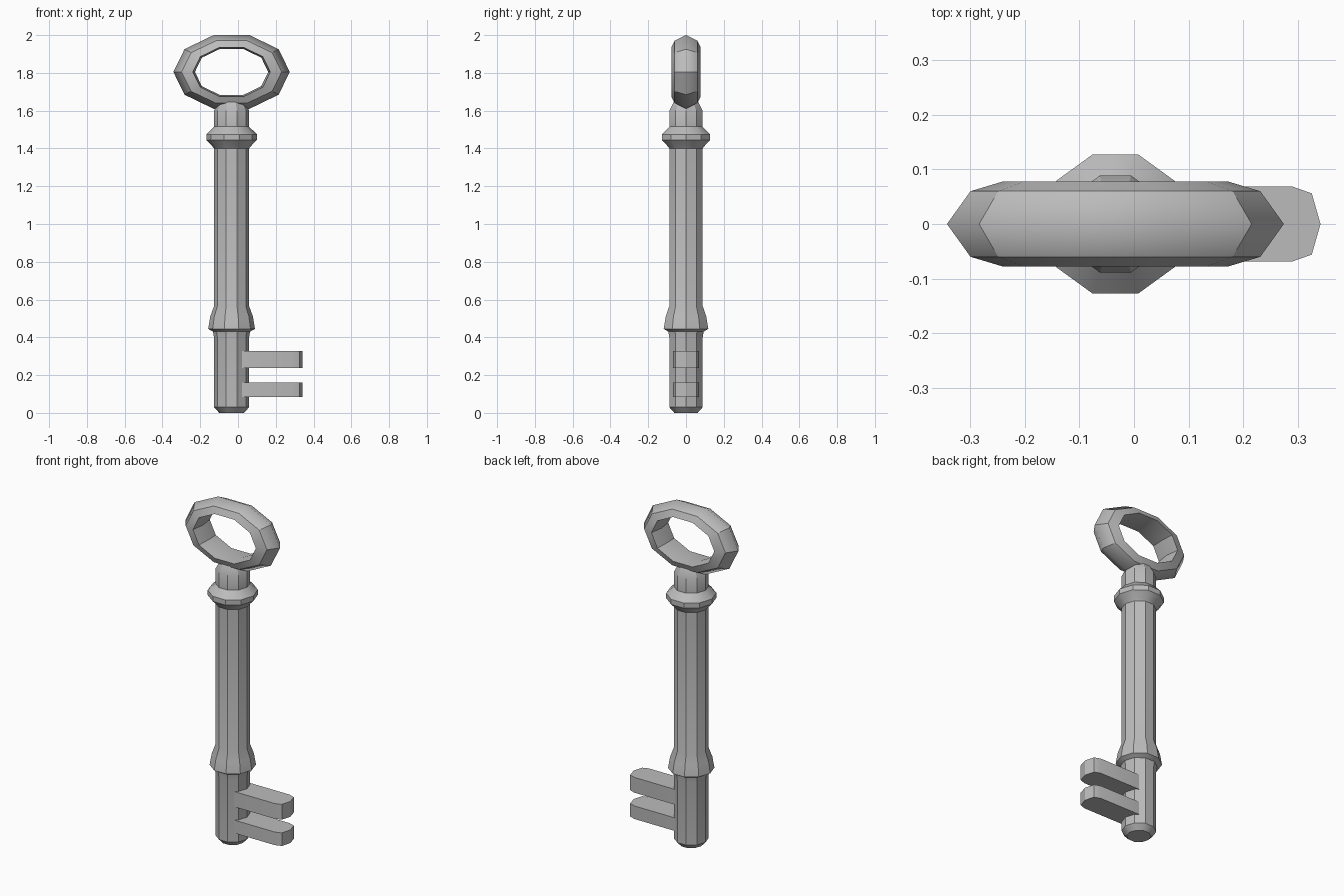
import bpy
import bmesh
from math import cos, sin, pi, radians

cube = bpy.data.objects.get("Cube")
if cube:
    bpy.data.objects.remove(cube, do_unlink=True)

SIDES = 10
AXIS = -0.034          # x of the shaft and ring centre

metal = bpy.data.materials.new("grey_metal")
metal.use_nodes = True
metal.diffuse_color = (0.5, 0.5, 0.5, 1)
metal.node_tree.nodes["Principled BSDF"].inputs["Base Color"].default_value = (0.5, 0.5, 0.5, 1)


def finish(bm, name):
    """Turn a bmesh into a smooth-shaded object with sharp edges."""
    bmesh.ops.recalc_face_normals(bm, faces=bm.faces)
    mesh = bpy.data.meshes.new(name)
    bm.to_mesh(mesh)
    bm.free()
    mesh.materials.append(metal)
    obj = bpy.data.objects.new(name, mesh)
    bpy.context.collection.objects.link(obj)
    bpy.ops.object.select_all(action="DESELECT")
    obj.select_set(True)
    bpy.context.view_layer.objects.active = obj
    bpy.ops.object.shade_smooth_by_angle(angle=radians(30))
    return obj


def bridge(bm, a, b):
    for i in range(len(a)):
        j = (i + 1) % len(a)
        bm.faces.new((a[i], a[j], b[j], b[i]))


# Turned shaft with two collars: (radius, height) from tip to neck
profile = [(0.065, 0), (0.093, 0.03), (0.093, 0.40), (0.098, 0.43),
           (0.124, 0.445), (0.113, 0.51), (0.093, 0.565), (0.093, 1.40),
           (0.105, 1.415), (0.134, 1.445), (0.134, 1.475), (0.093, 1.515),
           (0.093, 1.60), (0.068, 1.645)]
bm = bmesh.new()
rings = []
for r, z in profile:
    rings.append([bm.verts.new((AXIS + r * cos(2 * pi * i / SIDES),
                                r * sin(2 * pi * i / SIDES), z))
                  for i in range(SIDES)])
for a, b in zip(rings, rings[1:]):
    bridge(bm, a, b)
bm.faces.new(rings[0])
bm.faces.new(rings[-1])
finish(bm, "shaft")

# Oval ring handle: section points as (x radius, z radius, depth)
half = [(0.265, 0.174, 0.06), (0.205, 0.137, 0.078)]
section = ([(0.308, 0.205, 0)] + half + [(0.194, 0.129, 0)]
           + [(rx, rz, -y) for rx, rz, y in reversed(half)])
bm = bmesh.new()
loops = []
for rx, rz, y in section:
    loops.append([bm.verts.new((AXIS + rx * cos(2 * pi * i / SIDES), y,
                                1.805 + rz * sin(2 * pi * i / SIDES)))
                  for i in range(SIDES)])
for k, loop in enumerate(loops):
    bridge(bm, loop, loops[(k + 1) % len(loops)])
handle = finish(bm, "ring_handle")

# Keep the outer and inner ridges of the ring soft
verts = handle.data.vertices
for edge in handle.data.edges:
    if all(abs(verts[v].co.y) < 0.001 for v in edge.vertices):
        edge.use_edge_sharp = False

# Two bits with rounded ends
side = [(-0.03, 0.069), (0.288, 0.069), (0.325, 0.056)]
outline = side + [(0.341, 0)] + [(x, -y) for x, y in reversed(side)]
for name, low, high in (("lower_bit", 0.083, 0.16), ("upper_bit", 0.238, 0.328)):
    bm = bmesh.new()
    bottom = [bm.verts.new((x, y, low)) for x, y in outline]
    top = [bm.verts.new((x, y, high)) for x, y in outline]
    bridge(bm, bottom, top)
    bm.faces.new(bottom)
    bm.faces.new(top)
    finish(bm, name)
